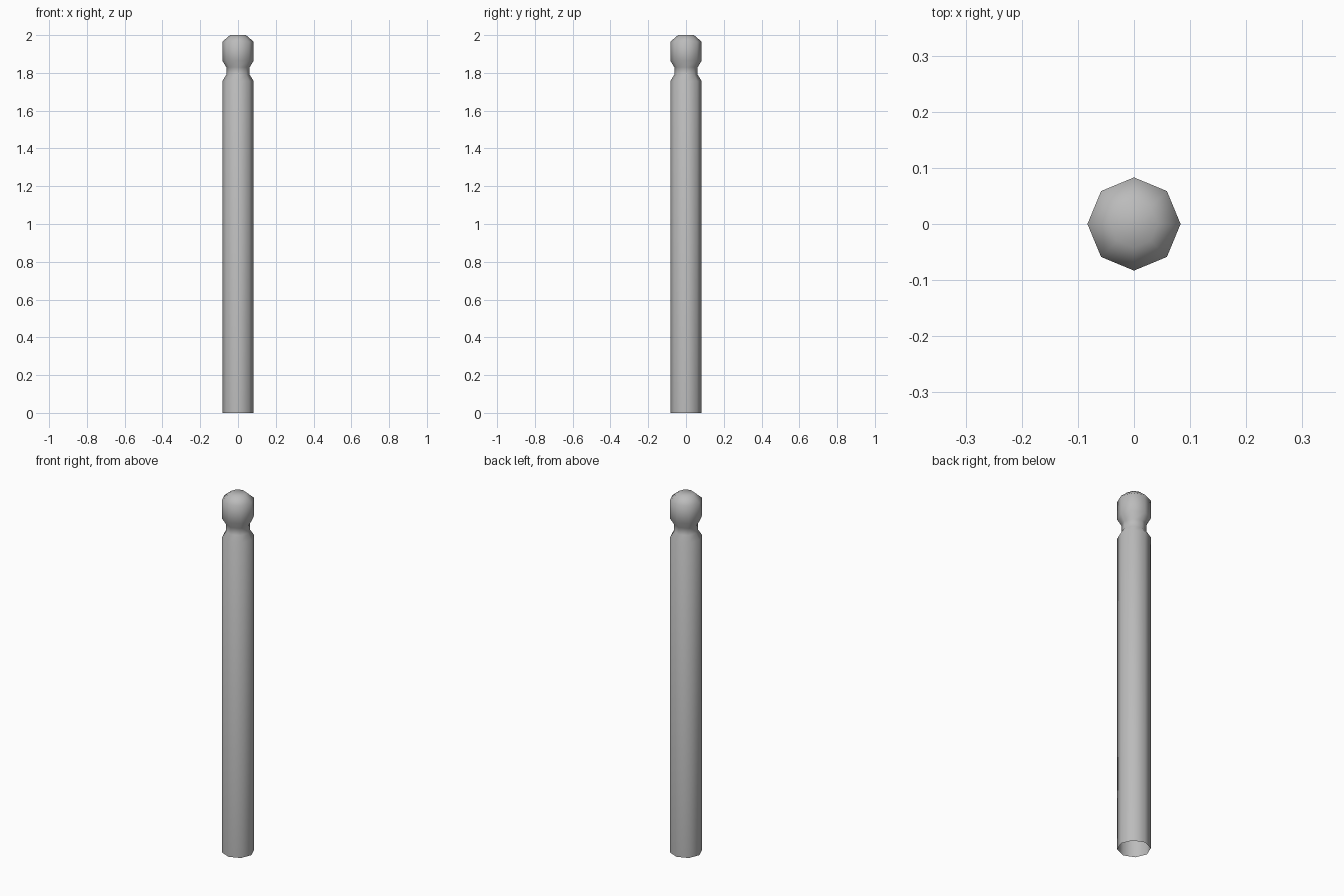
import bpy, bmesh
from math import cos, sin, pi

if "Cube" in bpy.data.objects:
    bpy.data.objects.remove(bpy.data.objects["Cube"])

SIDES = 8
# Post outline as (radius, height), from the foot to the top
PROFILE = [(0.083, 0.0), (0.083, 1.757), (0.062, 1.79), (0.062, 1.83),
           (0.083, 1.865), (0.083, 1.965), (0.042, 2.0)]

bm = bmesh.new()
rings = [[bm.verts.new((r * cos(2 * pi * i / SIDES), r * sin(2 * pi * i / SIDES), z))
          for i in range(SIDES)] for r, z in PROFILE]

# Shaft, neck groove and rounded head
for low, high in zip(rings, rings[1:]):
    for i in range(SIDES):
        j = (i + 1) % SIDES
        bm.faces.new((low[i], low[j], high[j], high[i]))

# Top cap; the foot stays open
bm.faces.new(rings[-1])

for f in bm.faces:
    f.smooth = True

mesh = bpy.data.meshes.new("post")
bm.to_mesh(mesh)
bm.free()
post = bpy.data.objects.new("post", mesh)
bpy.context.collection.objects.link(post)

# Mid grey finish
grey = bpy.data.materials.new("mid_grey")
grey.diffuse_color = (0.5, 0.5, 0.5, 1.0)
grey.use_nodes = True
grey.node_tree.nodes["Principled BSDF"].inputs["Base Color"].default_value = grey.diffuse_color
mesh.materials.append(grey)
